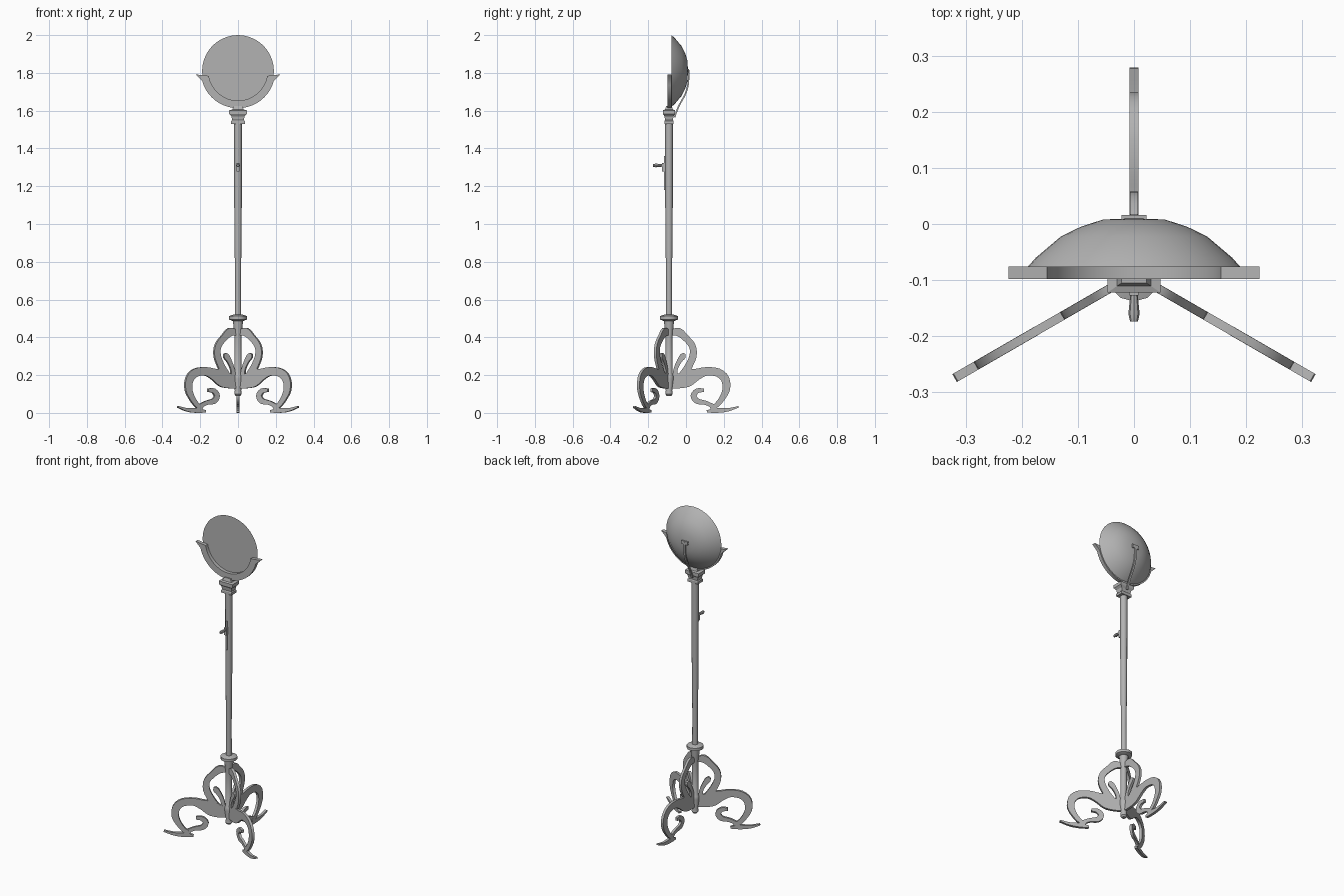
import bpy, math
from mathutils import Vector, Matrix

if "Cube" in bpy.data.objects:
    bpy.data.objects.remove(bpy.data.objects["Cube"])

AXIS = Vector((0, -0.09, 0))  # centre line of the pole

grey = bpy.data.materials.new("grey_metal")
grey.use_nodes = True
grey.diffuse_color = (0.45, 0.45, 0.45, 1)
grey.node_tree.nodes["Principled BSDF"].inputs["Base Color"].default_value = grey.diffuse_color


def make(name, verts, faces, loc=(0, 0, 0), rot=(0, 0, 0), smooth=True):
    me = bpy.data.meshes.new(name)
    me.from_pydata([tuple(v) for v in verts], [], faces)
    me.materials.append(grey)
    ob = bpy.data.objects.new(name, me)
    bpy.context.collection.objects.link(ob)
    ob.location, ob.rotation_euler = loc, rot
    bpy.ops.object.select_all(action='DESELECT')
    ob.select_set(True)
    bpy.context.view_layer.objects.active = ob
    bpy.ops.object.mode_set(mode='EDIT')
    bpy.ops.mesh.select_all(action='SELECT')
    bpy.ops.mesh.normals_make_consistent(inside=False)
    bpy.ops.object.mode_set(mode='OBJECT')
    if smooth:
        bpy.ops.object.shade_smooth_by_angle(angle=math.radians(35))
    return ob


def lathe(name, profile, n, loc, rot=(0, 0, 0), sy=1.0, turn=0.0, smooth=True):
    """Spin (radius, height) pairs around z and cap both ends."""
    verts, faces = [], []
    for r, h in profile:
        for i in range(n):
            a = math.tau * i / n + turn
            verts.append((r * math.cos(a), sy * r * math.sin(a), h))
    for k in range(len(profile) - 1):
        for i in range(n):
            j = (i + 1) % n
            faces.append((k * n + i, k * n + j, k * n + n + j, k * n + n + i))
    last = (len(profile) - 1) * n
    faces += [tuple(range(n)), tuple(range(last, last + n))]
    return make(name, verts, faces, loc, rot, smooth)


def slab(pairs, t):
    """Solid strip between pairs of (u, v) edge points, t thick along y."""
    verts, faces = [], []
    for a, b in pairs:
        verts += [(a[0], -t / 2, a[1]), (b[0], -t / 2, b[1]),
                  (b[0], t / 2, b[1]), (a[0], t / 2, a[1])]
    for k in range(0, len(verts) - 4, 4):
        for i in range(4):
            j = (i + 1) % 4
            faces.append((k + i, k + j, k + 4 + j, k + 4 + i))
    e = len(verts) - 4
    faces += [(0, 1, 2, 3), (e, e + 1, e + 2, e + 3)]
    return verts, faces


def ribbon(path, t, steps=3):
    """Smoothed strip along (u, v, width) points."""
    p = [Vector(q) for q in path]
    p = [2 * p[0] - p[1]] + p + [2 * p[-1] - p[-2]]
    pts = []
    for i in range(1, len(p) - 2):
        a, b, c, d = p[i - 1:i + 3]
        for s in range(steps):
            x = s / steps
            pts.append(0.5 * (2 * b + (c - a) * x + (2 * a - 5 * b + 4 * c - d) * x * x
                              + (3 * b - a - 3 * c + d) * x ** 3))
    pts.append(p[-2])
    pairs = []
    for i, q in enumerate(pts):
        d = pts[min(i + 1, len(pts) - 1)] - pts[max(i - 1, 0)]
        n = Vector((-d.y, d.x)).normalized() * q.z / 2
        pairs.append((q.xy + n, q.xy - n))
    return slab(pairs, t)


def box(name, size, loc):
    x, y, z = (s / 2 for s in size)
    return make(name, *slab([((-x, -z), (-x, z)), ((x, -z), (x, z))], 2 * y), loc, smooth=False)


# Scrolled legs: upper loop, inner leaf, body with outer scroll, foot, curl
upper_loop = [(.015, .425, .03), (.05, .428, .045), (.085, .40, .036), (.123, .355, .036),
              (.127, .30, .038), (.10, .24, .04), (.07, .19, .05)]
inner_leaf = [(.03, .17, .03), (.035, .23, .022), (.055, .275, .026), (.073, .30, .032), (.08, .315, .014)]
outer_scroll = [(.0, .16, .06), (.06, .17, .08), (.10, .185, .09), (.15, .205, .06), (.20, .22, .045),
                (.26, .213, .045), (.297, .18, .045), (.303, .125, .04), (.28, .075, .03),
                (.25, .04, .026), (.22, .022, .02)]
foot = [(.20, .008, .012), (.25, .013, .026), (.31, .016, .018), (.368, .032, .008)]
curl = [(.245, .03, .022), (.195, .053, .022), (.15, .062, .03), (.13, .09, .032),
        (.15, .117, .026), (.185, .12, .018)]
parts = [(upper_loop, .0150), (inner_leaf, .0144), (outer_scroll, .0156), (foot, .0162), (curl, .0147)]
for name, angle in (("back_leg", 90), ("left_leg", -30), ("right_leg", 210)):
    verts, faces = [], []
    for path, t in parts:
        v, f = ribbon(path, t)
        faces += [tuple(i + len(verts) for i in q) for q in f]
        verts += v
    make(name, verts, faces, AXIS, (0, 0, math.radians(angle)))

# Pole with pointed lower end and collar
lathe("lower_stem", [(.012, .09), (.02, .10), (.017, .12), (.026, .18), (.024, .20), (.018, .21),
                     (.018, .40), (.022, .44), (.027, .49)], 12, AXIS)
lathe("collar", [(.03, .487), (.048, .495), (.048, .512), (.025, .52)], 12, AXIS)
lathe("pole", [(.017, .51), (.016, .70), (.02, 1.10), (.021, 1.54)], 12, AXIS)

# Rectangular capital
lathe("capital", [(r * math.sqrt(2), z) for r, z in
                  ((.036, 1.53), (.036, 1.545), (.031, 1.55), (.035, 1.57), (.047, 1.582),
                   (.047, 1.602), (.03, 1.606), (.022, 1.625))],
      4, AXIS, sy=.68, turn=math.pi / 4, smooth=False)

# Height adjuster on the pole
box("adjuster_plate", (.008, .008, .18), (0, -.112, 1.27))
box("adjuster_mount", (.016, .02, .045), (0, -.117, 1.30))
lathe("adjuster_pin", [(.005, .0), (.010, .05), (.007, .064)], 8, (0, -.11, 1.31),
      (math.radians(90), 0, 0))

# Open dish facing the front
outer = [(.19, -.077), (.175, -.06), (.13, -.022), (.095, -.005), (.055, .008), (.004, .010)]
inner = [(max(r - .004, .004), y - .005) for r, y in reversed(outer[1:])] + [(.185, -.077), (.19, -.077)]
lathe("dish", outer + inner, 40, (0, 0, 1.81), (math.radians(-90), 0, 0))

# Crescent cradle with flared horns
arc = [(.197 * math.cos(a), .197 * math.sin(a), .157 * math.cos(a), .157 * math.sin(a))
       for a in (math.radians(195 + 150 * i / 20) for i in range(21))]
pairs = [((x, z), (u, w)) for x, z, u, w in arc]
pairs = [((-.224, -.018), (-.155, -.026))] + pairs + [((.224, -.018), (.155, -.026))]
make("crescent_cradle", *slab(pairs, .022), (0, -.087, 1.81))

# Curved strap behind the dish and its mount
strap = [(.03, 1.565, .008), (.038, 1.59, .008), (.055, 1.63, .008), (.087, 1.69, .008),
         (.102, 1.745, .008), (.104, 1.815, .008)]
make("back_strap", *ribbon(strap, .012), AXIS, (0, 0, math.radians(90)))
box("strap_mount", (.044, .01, .022), (0, .011, 1.81))
